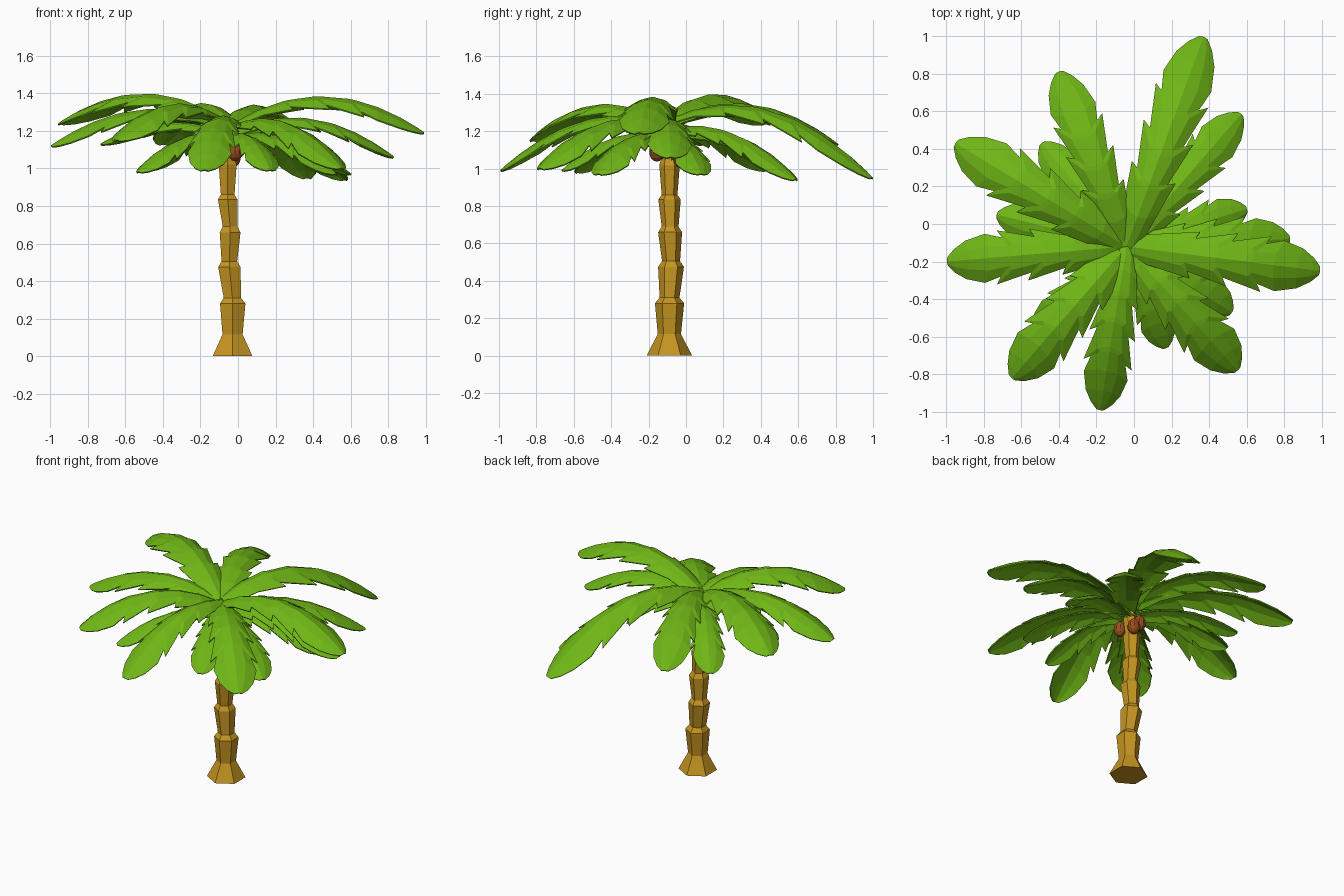
import bpy, bmesh, math
from mathutils import Vector

if "Cube" in bpy.data.objects:
    bpy.data.objects.remove(bpy.data.objects["Cube"])


def material(name, rgb):
    m = bpy.data.materials.new(name)
    m.diffuse_color = (*rgb, 1)
    m.use_nodes = True
    m.node_tree.nodes["Principled BSDF"].inputs["Base Color"].default_value = m.diffuse_color
    return m


GREEN = material("leaf_green", (0.16, 0.47, 0.008))
BARK = material("bark", (0.56, 0.30, 0.015))
BROWN = material("nut_brown", (0.32, 0.075, 0.012))


def add_object(name, bm, mat):
    bmesh.ops.recalc_face_normals(bm, faces=bm.faces)
    me = bpy.data.meshes.new(name)
    bm.to_mesh(me)
    bm.free()
    me.materials.append(mat)
    ob = bpy.data.objects.new(name, me)
    bpy.context.collection.objects.link(ob)
    return ob


# Trunk: stacked hexagonal rings (z, centre x, centre y, radius)
rings = [(0, -.029, -.089, .122), (.115, -.029, -.089, .062), (.28, -.028, -.088, .078),
         (.31, -.03, -.088, .053), (.475, -.046, -.08, .069), (.505, -.046, -.08, .048),
         (.66, -.042, -.085, .064), (.69, -.042, -.085, .045), (.835, -.055, -.088, .060),
         (.86, -.055, -.088, .042), (1.02, -.055, -.088, .055), (1.05, -.055, -.09, .042),
         (1.19, -.045, -.10, .042)]
bm = bmesh.new()
loops = []
for z, cx, cy, r in rings:
    loops.append([bm.verts.new((cx + r * math.cos(math.radians(60 * i + 30)),
                                cy + r * math.sin(math.radians(60 * i + 30)), z))
                  for i in range(6)])
for a, b in zip(loops, loops[1:]):
    for i in range(6):
        j = (i + 1) % 6
        bm.faces.new((a[i], a[j], b[j], b[i]))
bm.faces.new(loops[0])
bm.faces.new(loops[-1])
add_object("trunk", bm, BARK)

# Coconuts
for i, c in enumerate([(-.015, -.155, 1.09), (-.025, -.03, 1.06), (-.06, -.02, 1.09)]):
    bm = bmesh.new()
    bmesh.ops.create_uvsphere(bm, u_segments=10, v_segments=7, radius=.042)
    bmesh.ops.scale(bm, vec=(1, 1, 1.25), verts=bm.verts)
    bmesh.ops.translate(bm, vec=c, verts=bm.verts)
    add_object(f"coconut_{i + 1}", bm, BROWN)

# Leaf outline rows: position on the ridge, position on the edge, half width
ROWS = [(0, 0, .06), (.14, .18, .095), (.27, .34, .128), (.30, .322, .09),
        (.43, .53, .145), (.46, .507, .10), (.61, .71, .152), (.64, .685, .11),
        (.76, .78, .138), (.88, .89, .108), (.96, .955, .066), (1, .995, .024)]


def leaf(name, tip, mid_z, base_z, width):
    start = Vector((-.04, -.12, 0))
    end = Vector((tip[0], tip[1], 0))
    along = end - start
    side = Vector((-along.y, along.x, 0)).normalized()

    def point(t, off, drop):
        # parabola through base, middle and tip heights
        z = (base_z * (1 - t) * (1 - 2 * t) + mid_z * 4 * t * (1 - t)
             + tip[2] * t * (2 * t - 1))
        p = start + along * t + side * off
        return (p.x, p.y, z - drop)

    bm = bmesh.new()
    grid = []
    for tr, te, w in ROWS:
        w *= width
        row = []
        for s, f in ((-1, 1), (-1, .5), (0, 0), (1, .5), (1, 1)):
            edge = te + (.03 * math.sin(math.pi * te) if s > 0 else 0)
            t = tr + (edge - tr) * f * f
            row.append(bm.verts.new(point(t, s * f * w, w * (.1 * f + .35 * f * f))))
        grid.append(row)
    for a, b in zip(grid, grid[1:]):
        for i in range(4):
            bm.faces.new((a[i], a[i + 1], b[i + 1], b[i]))
    ob = add_object(name, bm, GREEN)
    mod = ob.modifiers.new("thickness", "SOLIDIFY")
    mod.thickness = .008
    mod.offset = 0


# Upper crown, then lower crown: tip, mid height, base height, width factor
leaves = [
    ((.37, .995, .95), 1.31, 1.25, 1), ((-.40, .81, 1.13), 1.34, 1.24, .88),
    ((-.95, .43, 1.24), 1.395, 1.23, 1), ((-.995, -.20, 1.12), 1.31, 1.22, .93),
    ((-.65, -.82, 1.15), 1.34, 1.22, .97), ((-.18, -.99, .99), 1.25, 1.24, .85),
    ((.55, -.78, 1.0), 1.24, 1.22, .97), ((.99, -.25, 1.19), 1.38, 1.23, .98),
    ((.57, .585, .94), 1.19, 1.20, .82), ((.83, -.08, 1.06), 1.26, 1.19, .85),
    ((-.49, .43, .99), 1.17, 1.17, .72), ((-.73, .05, 1.13), 1.24, 1.18, .72),
    ((.17, -.66, .99), 1.16, 1.17, .65), ((.52, -.47, .97), 1.16, 1.17, .8),
    ((.60, .08, .97), 1.15, 1.17, .7), ((-.53, -.58, .98), 1.16, 1.17, .7)]
for i, args in enumerate(leaves):
    leaf(f"palm_leaf_{i + 1}", *args)
